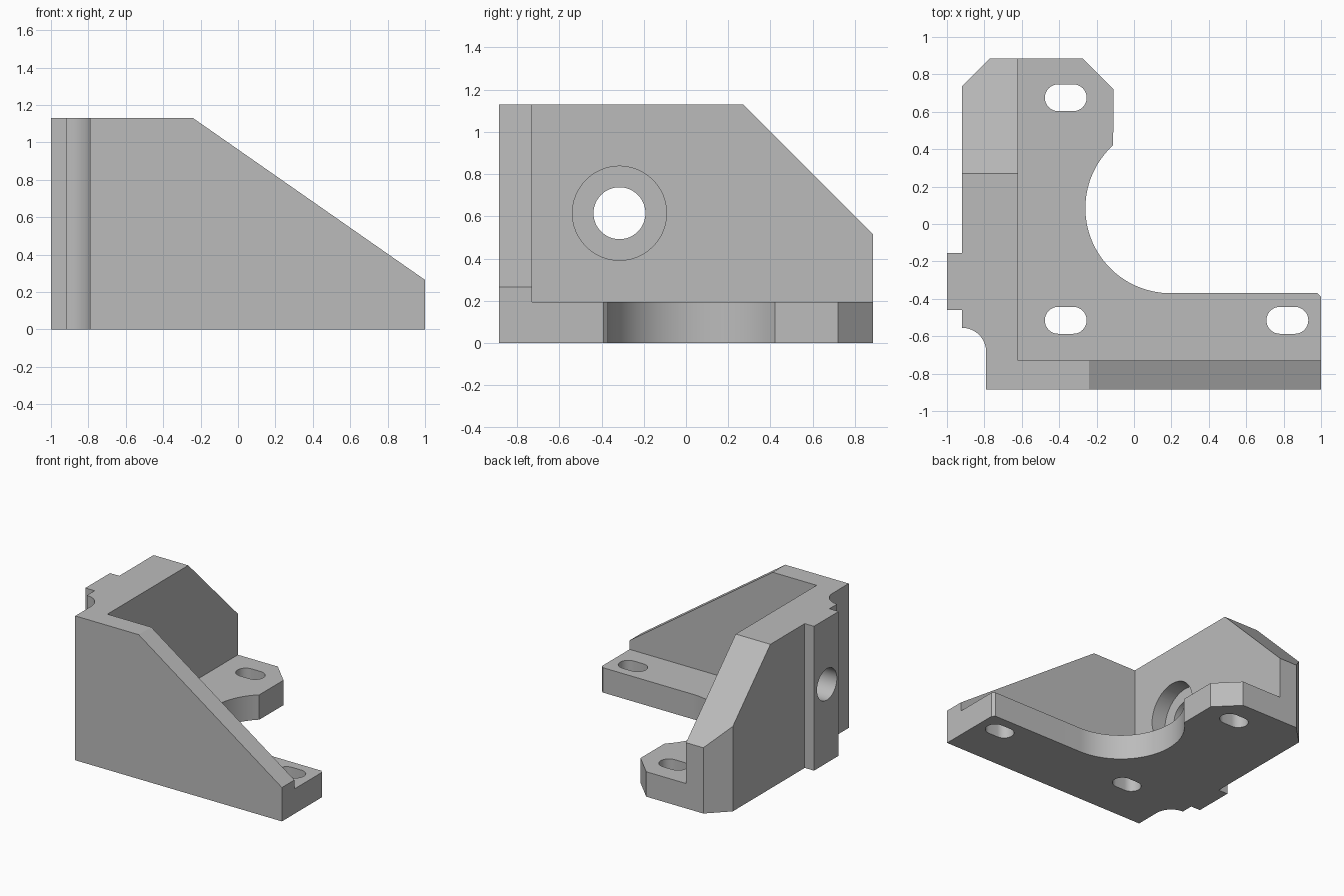
import bpy, bmesh, math
from mathutils import Vector

old = bpy.data.objects.get("Cube")
if old:
    bpy.data.objects.remove(old, do_unlink=True)

HEIGHT = 1.13
PLATE = 0.195
WALL_X, WALL_Y = -0.62, -0.73      # inner faces of the side and front walls

grey = bpy.data.materials.new("plain grey")
grey.use_nodes = True
grey.diffuse_color = (0.5, 0.5, 0.5, 1)
grey.node_tree.nodes["Principled BSDF"].inputs["Base Color"].default_value = (0.5, 0.5, 0.5, 1)


def arc(cx, cy, r, start, end, steps):
    """Points along an arc, angles in degrees."""
    angles = [math.radians(start + (end - start) * i / steps) for i in range(steps + 1)]
    return [(cx + r * math.cos(a), cy + r * math.sin(a)) for a in angles]


def prism(name, outline, axis, low, high):
    """Extrude a 2D outline along x, y or z."""
    place = {"x": lambda a, b, d: (d, a, b),
             "y": lambda a, b, d: (a, d, b),
             "z": lambda a, b, d: (a, b, d)}[axis]
    bm = bmesh.new()
    face = bm.faces.new([bm.verts.new(place(a, b, low)) for a, b in outline])
    grown = bmesh.ops.extrude_face_region(bm, geom=[face])
    verts = [v for v in grown["geom"] if isinstance(v, bmesh.types.BMVert)]
    bmesh.ops.translate(bm, verts=verts, vec=Vector(place(0, 0, high - low)))
    bmesh.ops.recalc_face_normals(bm, faces=bm.faces)
    mesh = bpy.data.meshes.new(name)
    bm.to_mesh(mesh)
    bm.free()
    mesh.materials.append(grey)
    obj = bpy.data.objects.new(name, mesh)
    bpy.context.collection.objects.link(obj)
    return obj


def cut(target, cutter):
    """Subtract a cutter from the target and discard it."""
    cutter.hide_render = True
    mod = target.modifiers.new("cut", "BOOLEAN")
    mod.operation, mod.solver, mod.object = "DIFFERENCE", "EXACT", cutter
    bpy.context.view_layer.objects.active = target
    bpy.ops.object.modifier_apply(modifier=mod.name)
    bpy.data.objects.remove(cutter, do_unlink=True)


# Full-height block with the plan outline: round relief, chamfers, side pad, cove
outline = [(-0.79, -0.885), (1, -0.885), (1, -0.39), (0.98, -0.37)]
outline += arc(0.195, 0.085, 0.455, 270, 132.3, 48)
outline += [(-0.11, 0.72), (-0.275, 0.885), (-0.77, 0.885), (-0.92, 0.735),
            (-0.92, -0.155), (-1, -0.155), (-1, -0.46), (-0.92, -0.46)]
outline += arc(-0.92, -0.685, 0.13, 90, 0, 16)
bracket = prism("corner_bracket", outline, "z", 0, HEIGHT)

# Clear the inside above the base plate
inside = [(WALL_X, WALL_Y), (2, WALL_Y), (2, 2), (WALL_X, 2)]
cut(bracket, prism("inside_cutter", inside, "z", PLATE, 2))

# Sloping tops of the front wall and the side wall
drop = 0.865 / 1.24
front_slope = [(-0.24 - 0.2, HEIGHT + 0.2 * drop), (1.2, 0.265 - 0.2 * drop), (1.2, 2), (-0.44, 2)]
cut(bracket, prism("front_slope_cutter", front_slope, "y", -1, WALL_Y + 0.02))
side_slope = [(0.07, HEIGHT + 0.2), (1.07, HEIGHT - 0.8), (1.07, 2), (0.07, 2)]
cut(bracket, prism("side_slope_cutter", side_slope, "x", -1.2, WALL_X + 0.02))

# Three bolt slots in the plate
for sx, sy in ((-0.365, 0.675), (-0.365, -0.515), (0.82, -0.515)):
    slot = arc(sx + 0.04, sy, 0.072, -90, 90, 16) + arc(sx - 0.04, sy, 0.072, 90, 270, 16)
    cut(bracket, prism("slot_cutter", slot, "z", -0.1, PLATE + 0.1))

# Counterbored hole through the side wall
for radius, low in ((0.123, -1.2), (0.223, WALL_X - 0.12)):
    cut(bracket, prism("bore_cutter", arc(-0.315, 0.615, radius, 0, 352.5, 47), "x", low, -0.4))

# Smooth curved walls, keep the edges crisp
bpy.ops.object.select_all(action="DESELECT")
bracket.select_set(True)
bpy.context.view_layer.objects.active = bracket
bpy.ops.object.shade_smooth_by_angle(angle=math.radians(20))
